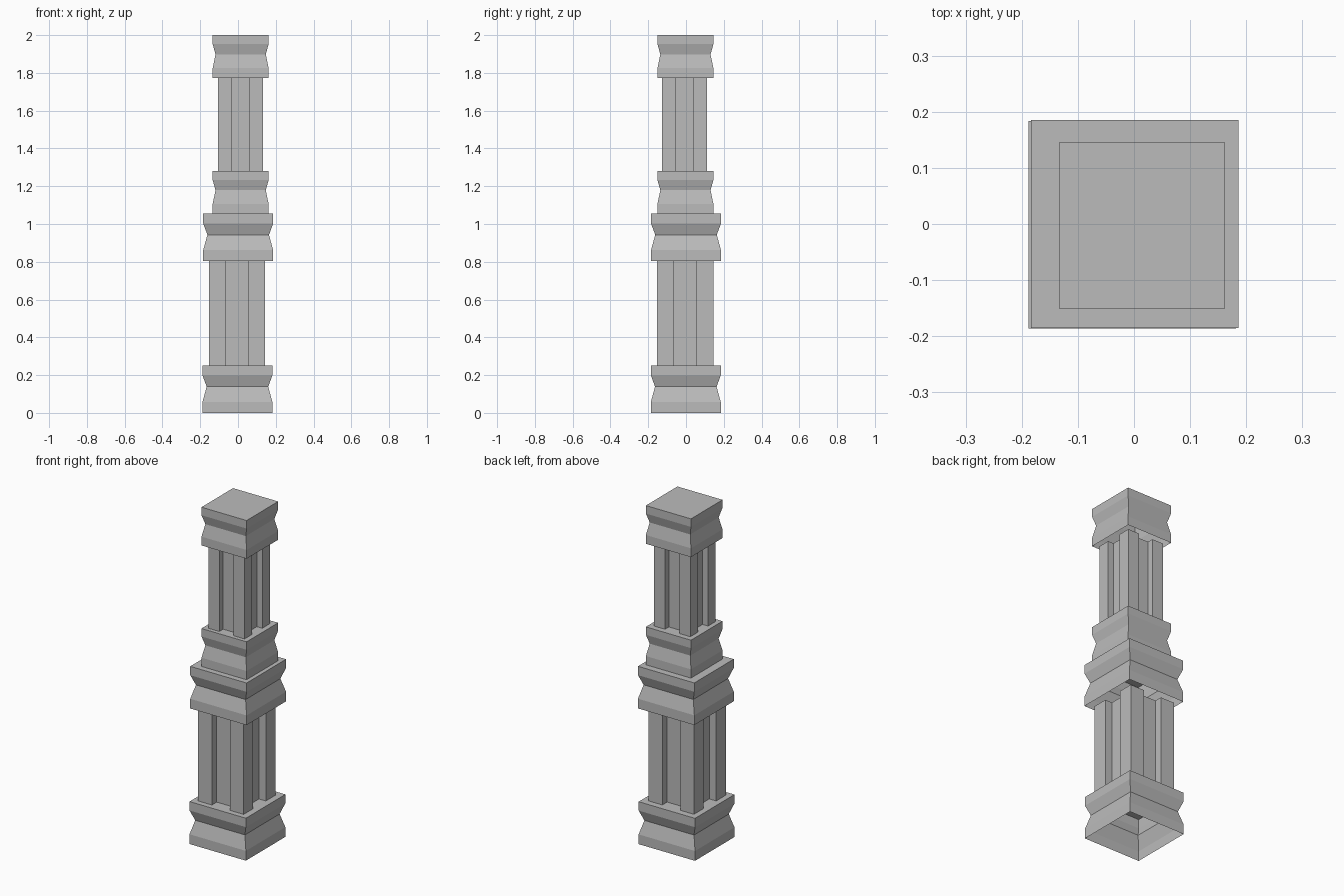
import bpy
import bmesh

cube = bpy.data.objects.get("Cube")
if cube:
    bpy.data.objects.remove(cube, do_unlink=True)

stone = bpy.data.materials.new("grey stone")
stone.use_nodes = True
GREY = (0.5, 0.5, 0.5, 1)
stone.diffuse_color = GREY
stone.node_tree.nodes["Principled BSDF"].inputs["Base Color"].default_value = GREY


def loft(name, rings, open_bottom=False):
    """Join stacked rings of points with side walls and flat ends."""
    bm = bmesh.new()
    loops = [[bm.verts.new(p) for p in ring] for ring in rings]
    for low, high in zip(loops, loops[1:]):
        for i in range(len(low)):
            j = (i + 1) % len(low)
            bm.faces.new((low[i], low[j], high[j], high[i]))
    bm.faces.new(loops[-1])
    if not open_bottom:
        bm.faces.new(loops[0][::-1])
    mesh = bpy.data.meshes.new(name)
    bm.to_mesh(mesh)
    bm.free()
    mesh.materials.append(stone)
    obj = bpy.data.objects.new(name, mesh)
    bpy.context.collection.objects.link(obj)


def waisted_block(name, cx, cy, half, z0, z1, pinch):
    """Square block, hollow from below, pinched around the middle."""
    rings = []
    for t, inset in ((0, 0), (0.23, 0), (0.55, pinch), (0.79, 0), (1, 0)):
        r = half - inset
        z = z0 + t * (z1 - z0)
        rings.append([(cx + sx * r, cy + sy * r, z)
                      for sx, sy in ((-1, -1), (1, -1), (1, 1), (-1, 1))])
    loft(name, rings, open_bottom=True)


def grooved_shaft(name, cx, cy, half, groove, depth, z0, z1):
    """Square shaft with one wide groove down each side."""
    side = [(-half, -half), (-groove, -half), (-groove, depth - half),
            (groove, depth - half), (groove, -half)]
    outline = []
    for _ in range(4):
        outline += side
        side = [(-y, x) for x, y in side]
    loft(name, [[(cx + x, cy + y, z) for x, y in outline] for z in (z0, z1)])


# Lower half
waisted_block("base_block", -0.003, -0.001, 0.185, 0, 0.252, 0.022)
grooved_shaft("lower_shaft", -0.005, -0.004, 0.149, 0.059, 0.045, 0.252, 0.805)
waisted_block("lower_capital", 0.001, 0, 0.185, 0.805, 1.055, 0.022)

# Upper half
waisted_block("upper_base_block", 0.014, -0.003, 0.148, 1.055, 1.28, 0.015)
grooved_shaft("upper_shaft", 0.013, -0.008, 0.119, 0.047, 0.036, 1.28, 1.773)
waisted_block("top_capital", 0.014, -0.003, 0.148, 1.773, 2, 0.015)
